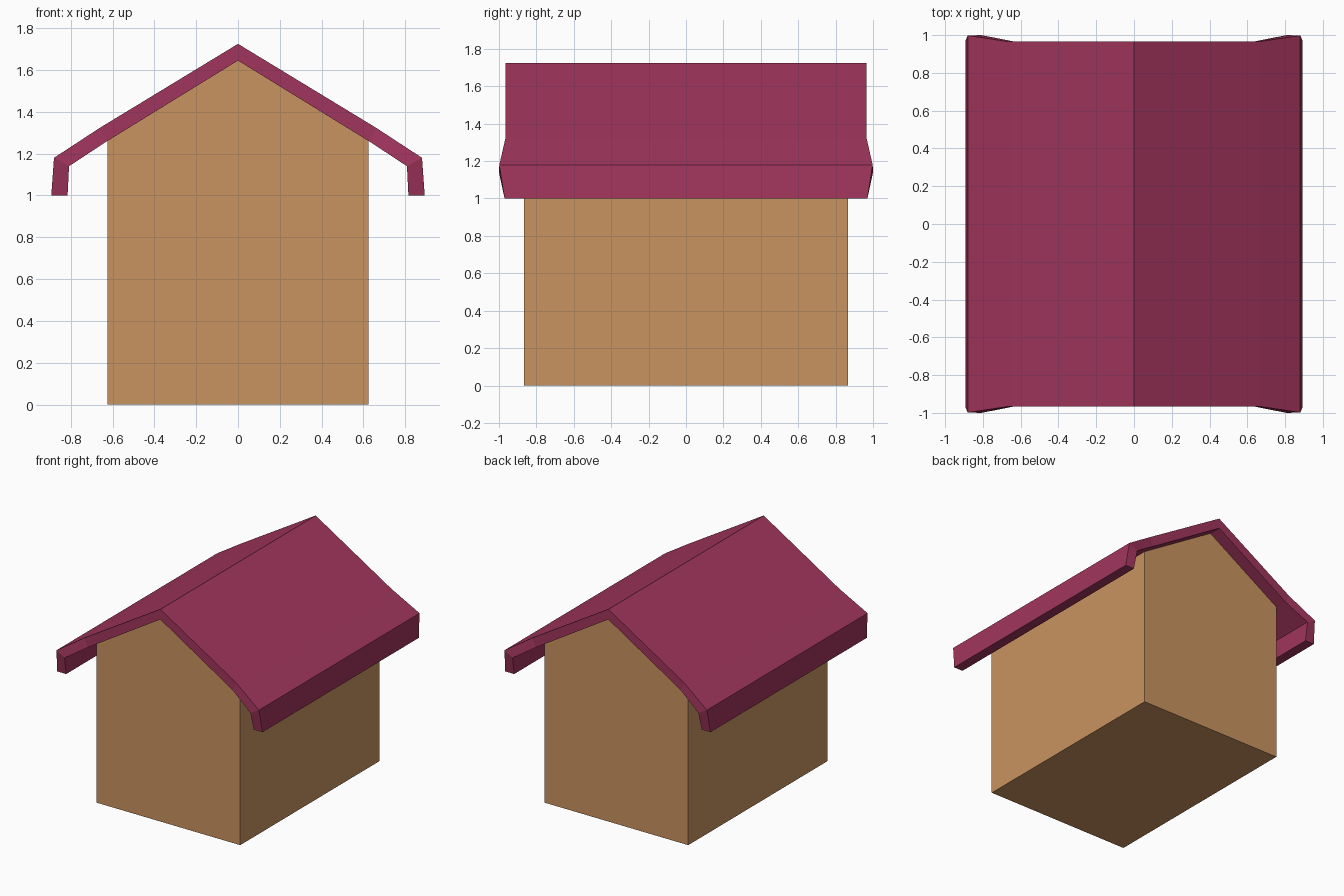
import bpy

if "Cube" in bpy.data.objects:
    bpy.data.objects.remove(bpy.data.objects["Cube"])


def material(name, srgb):
    lin = [((c / 255 + 0.055) / 1.055) ** 2.4 for c in srgb]
    m = bpy.data.materials.new(name)
    m.diffuse_color = (*lin, 1)
    m.use_nodes = True
    m.node_tree.nodes["Principled BSDF"].inputs["Base Color"].default_value = m.diffuse_color
    return m


def extrude_profile(name, points, mat):
    """Closed x/z outline, each point (x, z, half depth), spanned from -y to +y."""
    n = len(points)
    verts = [(x, s * d, z) for s in (-1, 1) for x, z, d in points]
    sides = [(i, i + n, (i + 1) % n + n, (i + 1) % n) for i in range(n)]
    return name, verts, sides, n, mat


def build(name, verts, faces, mat):
    mesh = bpy.data.meshes.new(name)
    mesh.from_pydata(verts, [], faces)
    mesh.materials.append(mat)
    ob = bpy.data.objects.new(name, mesh)
    bpy.context.collection.objects.link(ob)
    return ob


wood = material("tan wood", (202, 148, 96))
red = material("dark raspberry", (161, 53, 93))

# House body: five-sided gable prism
D = 0.865
outline = [(-0.625, 0, D), (0.625, 0, D), (0.625, 1.26, D), (0, 1.645, D), (-0.625, 1.26, D)]
name, verts, sides, n, mat = extrude_profile("house_body", outline, wood)
caps = [tuple(range(n)), tuple(reversed(range(n, 2 * n)))]
build(name, verts, sides + caps, mat)

# Roof: folded shell, flaring out at the eaves, with a turned-down lip
outer = [(0.66, 1.324, 0.965), (0.88, 1.18, 0.998), (0.893, 1.0, 0.97)]
inner = [(0.63, 1.257, 0.965), (0.808, 1.14, 1.0), (0.815, 1.0, 0.97)]


def across(half, ridge):
    return [(-x, z, d) for x, z, d in reversed(half)] + [ridge] + half


top = across(outer, (0, 1.725, 0.965))
under = across(inner, (0, 1.645, 0.965))
loop = under + top[::-1]
name, verts, sides, n, mat = extrude_profile("roof", loop, red)
ends = []
for i in range(len(top) - 1):
    quad = (i, i + 1, n - 2 - i, n - 1 - i)
    ends += [quad, tuple(v + n for v in reversed(quad))]
build(name, verts, sides + ends, mat)
